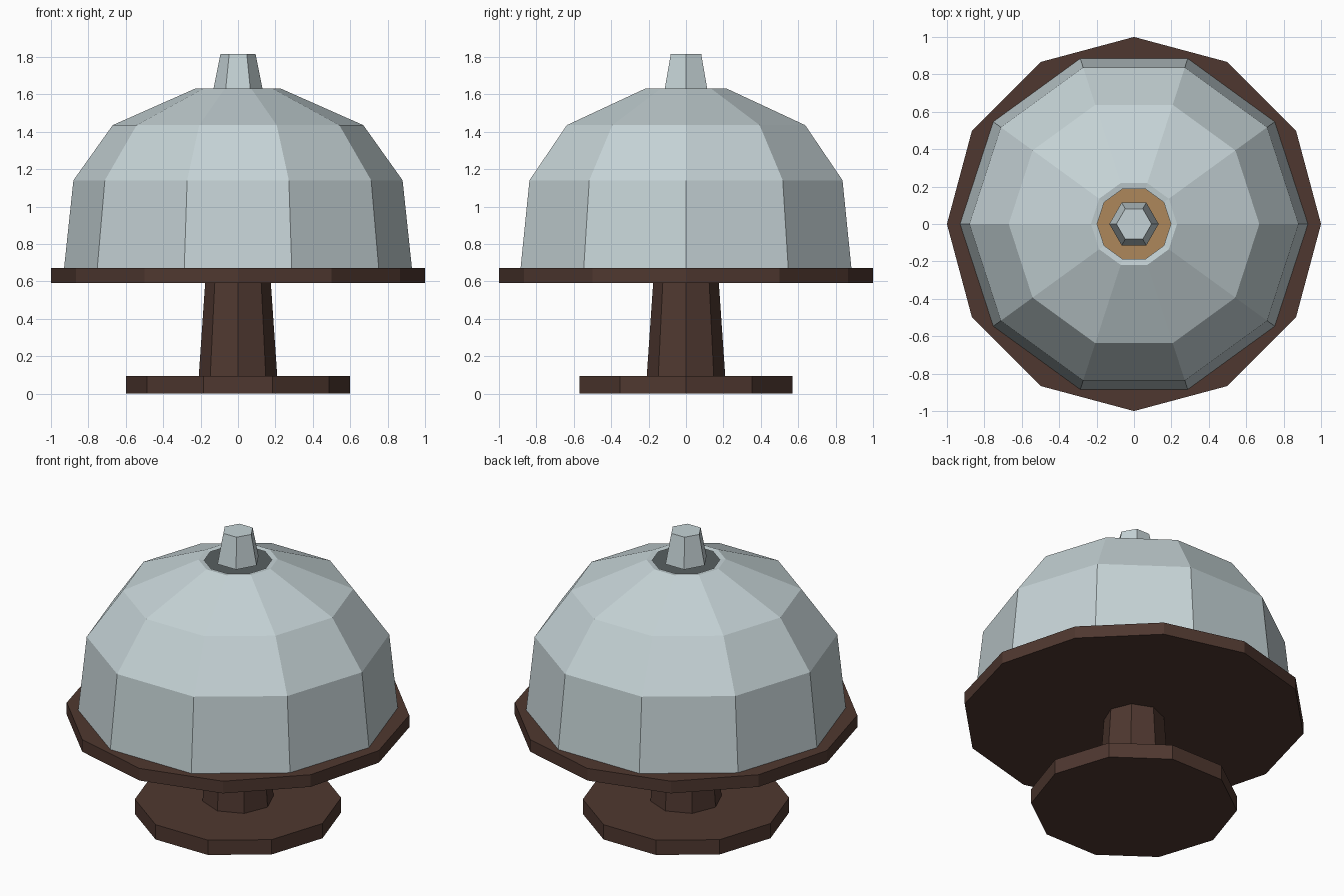
import bpy
import math

if "Cube" in bpy.data.objects:
    bpy.data.objects.remove(bpy.data.objects["Cube"])


def material(name, rgb):
    m = bpy.data.materials.new(name)
    m.diffuse_color = (*rgb, 1.0)
    m.use_nodes = True
    m.node_tree.nodes["Principled BSDF"].inputs["Base Color"].default_value = m.diffuse_color
    return m


wood = material("dark_wood", (0.078, 0.039, 0.029))
glass = material("pale_glass", (0.56, 0.65, 0.67))
sponge = material("golden_cake", (0.42, 0.245, 0.105))


def lathe(name, profile, sides, mat, closed=False):
    """Spin (radius, height) points round z; cap the ends or join them in a ring."""
    verts = [(r * math.cos(2 * math.pi * i / sides), r * math.sin(2 * math.pi * i / sides), z)
             for r, z in profile for i in range(sides)]
    n = len(profile)
    faces = []
    for k in range(n if closed else n - 1):
        a, b = k * sides, ((k + 1) % n) * sides
        for i in range(sides):
            j = (i + 1) % sides
            faces.append((a + i, a + j, b + j, b + i))
    if not closed:
        faces.append(tuple(reversed(range(sides))))
        faces.append(tuple(range((n - 1) * sides, n * sides)))
    mesh = bpy.data.meshes.new(name)
    mesh.from_pydata(verts, [], faces)
    mesh.materials.append(mat)
    obj = bpy.data.objects.new(name, mesh)
    bpy.context.collection.objects.link(obj)
    return obj


# Stand: foot, tapered stem and plate
lathe("foot", [(0.6, 0.0), (0.6, 0.095)], 10, wood)
lathe("stem", [(0.21, 0.09), (0.175, 0.6)], 8, wood)
lathe("plate", [(1.0, 0.592), (1.0, 0.67)], 12, wood)

# Cake hidden under the dome, seen through the opening
lathe("cake", [(0.68, 0.67), (0.68, 1.1)], 10, sponge)

# Dome: outer wall up, inner wall back down, open at the top
outer = [(0.93, 0.67), (0.88, 1.14), (0.67, 1.435), (0.23, 1.63)]
inner = [(0.197, 1.625), (0.65, 1.41), (0.85, 1.13), (0.90, 0.67)]
lathe("dome", outer + inner, 10, glass, closed=True)

# Knob
lathe("knob", [(0.132, 1.625), (0.094, 1.815)], 6, glass)
